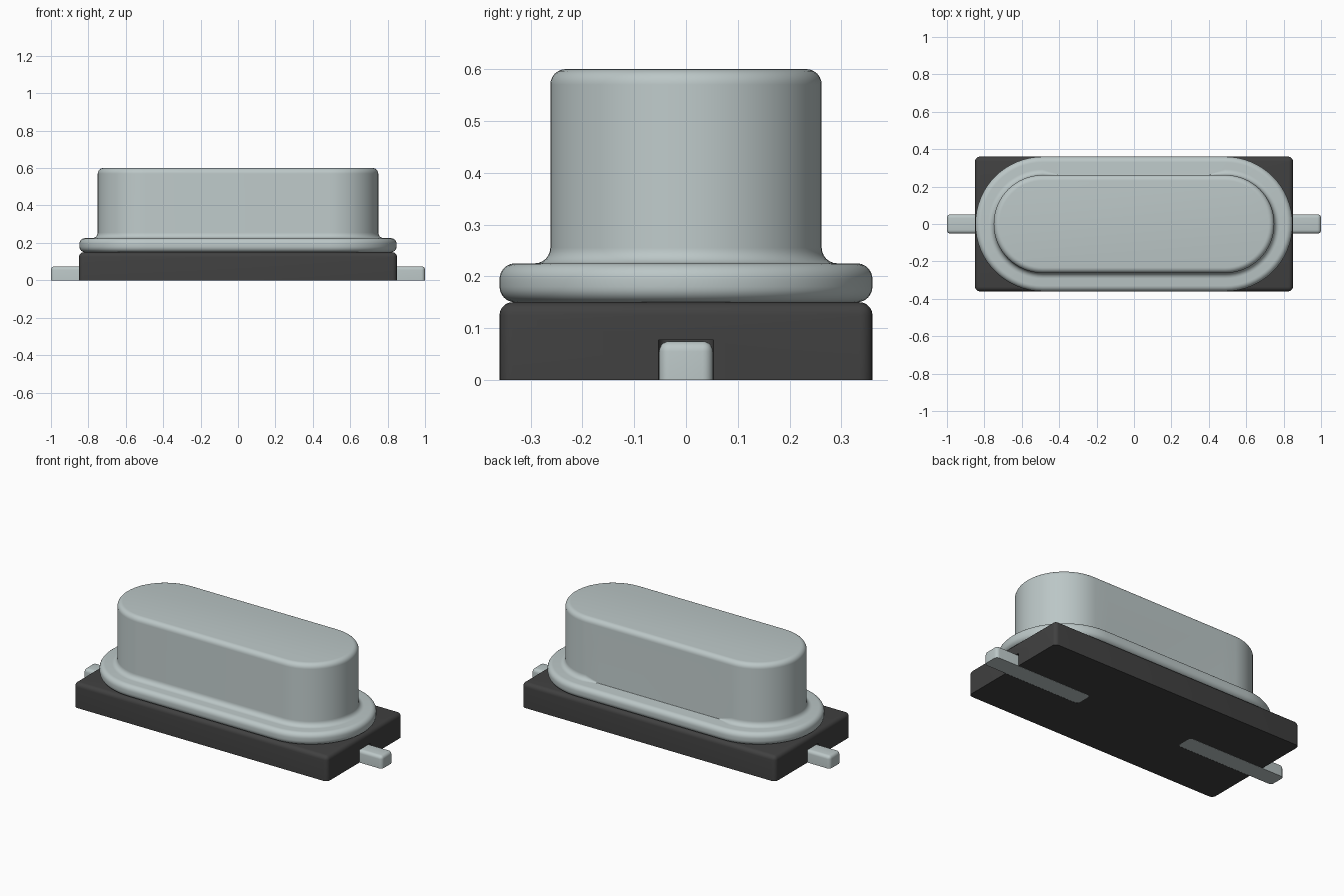
import bpy
import bmesh
from math import pi, cos, sin, radians

if "Cube" in bpy.data.objects:
    bpy.data.objects.remove(bpy.data.objects["Cube"])


def material(name, rgb):
    mat = bpy.data.materials.new(name)
    mat.use_nodes = True
    mat.diffuse_color = (*rgb, 1)
    mat.node_tree.nodes["Principled BSDF"].inputs["Base Color"].default_value = (*rgb, 1)
    return mat


METAL = material("pale grey metal", (0.50, 0.57, 0.57))
PLASTIC = material("dark plastic", (0.052, 0.052, 0.052))


def finish(name, bm, mat):
    bmesh.ops.recalc_face_normals(bm, faces=bm.faces)
    mesh = bpy.data.meshes.new(name)
    bm.to_mesh(mesh)
    bm.free()
    mesh.materials.append(mat)
    obj = bpy.data.objects.new(name, mesh)
    bpy.context.collection.objects.link(obj)
    return obj


def smooth(obj):
    bpy.ops.object.select_all(action="DESELECT")
    obj.select_set(True)
    bpy.context.view_layer.objects.active = obj
    bpy.ops.object.shade_smooth_by_angle(angle=radians(35))


def block(name, x0, x1, half_y, z0, z1, radius, mat, round_top=True):
    """Box with rounded upright edges, optionally a rounded top, sharp underside."""
    bm = bmesh.new()
    bmesh.ops.create_cube(bm, size=1)
    for v in bm.verts:
        v.co.x = x1 if v.co.x > 0 else x0
        v.co.y = half_y if v.co.y > 0 else -half_y
        v.co.z = z1 if v.co.z > 0 else z0
    edges = []
    for e in bm.edges:
        heights = [v.co.z for v in e.verts]
        upright = max(heights) - min(heights) > 0.001
        top = min(heights) > z1 - 0.001
        if upright or (round_top and top):
            edges.append(e)
    bmesh.ops.bevel(bm, geom=edges, offset=radius, segments=5,
                    profile=0.5, affect="EDGES")
    return finish(name, bm, mat)


def arc(cr, cz, radius, start, end, steps=6):
    angles = [radians(start + (end - start) * i / steps) for i in range(steps + 1)]
    return [(cr + radius * cos(a), cz + radius * sin(a)) for a in angles]


# Can: one rounded profile swept round a stadium outline
STRAIGHT, CAN_R, FLANGE_R = 0.488, 0.262, 0.36
BASE_TOP, FLANGE_TOP, CAN_TOP = 0.15, 0.225, 0.60
ROUND = 0.03
fillet = arc(CAN_R + ROUND, FLANGE_TOP + ROUND, ROUND, 270, 180)
profile = (arc(FLANGE_R - ROUND, BASE_TOP + ROUND, ROUND, -90, 0)
           + arc(FLANGE_R - ROUND, FLANGE_TOP - ROUND, ROUND, 0, 90)
           + fillet
           + arc(CAN_R - ROUND, CAN_TOP - ROUND, ROUND, 0, 90))
fillet_start = len(profile) - 2 * len(fillet)

END_STEPS = 32
outline = []  # (centre x, direction x, direction y)
for side in (1, -1):
    for i in range(END_STEPS + 1):
        a = side * -pi / 2 + pi * i / END_STEPS if side > 0 else pi / 2 + pi * i / END_STEPS
        outline.append((side * STRAIGHT, cos(a), sin(a)))
    if side > 0:
        outline += [(0.40, 0, 1), (-0.40, 0, 1)]

bm = bmesh.new()
rings = []
for k, (r, z) in enumerate(profile):
    ring = []
    for cx, dx, dy in outline:
        rr, zz = r, z
        # the fillet dies out to a plain corner along the back
        if abs(cx) < 0.45 and fillet_start <= k < fillet_start + len(fillet):
            rr = CAN_R + (r - CAN_R) * 0.05
            zz = FLANGE_TOP + (z - FLANGE_TOP) * 0.05
        ring.append(bm.verts.new((cx + rr * dx, rr * dy, zz)))
    rings.append(ring)
n = len(outline)
for low, high in zip(rings, rings[1:]):
    for i in range(n):
        j = (i + 1) % n
        bm.faces.new((low[i], low[j], high[j], high[i]))
bm.faces.new(rings[0])
bm.faces.new(rings[-1])
bmesh.ops.remove_doubles(bm, verts=bm.verts, dist=0.0001)
smooth(finish("can", bm, METAL))

# Base with a slot under each end, and a pin lying in each slot
base = block("base", -0.85, 0.85, 0.36, 0, BASE_TOP, 0.025, PLASTIC)
for side, label in ((1, "left"), (-1, "right")):
    inner, outer = sorted((side * 0.35, side * 1.0))
    cutter = block("slot_cutter", inner, outer, 0.053, -0.05, 0.077, 0.02,
                   PLASTIC, round_top=False)
    cutter.hide_render = True
    bpy.context.view_layer.objects.active = base
    mod = base.modifiers.new("slot", "BOOLEAN")
    mod.operation = "DIFFERENCE"
    mod.solver = "EXACT"
    mod.object = cutter
    bpy.ops.object.modifier_apply(modifier=mod.name)
    bpy.data.objects.remove(cutter)
    smooth(block(label + "_pin", inner, outer, 0.052, 0, 0.075, 0.02, METAL))
smooth(base)
